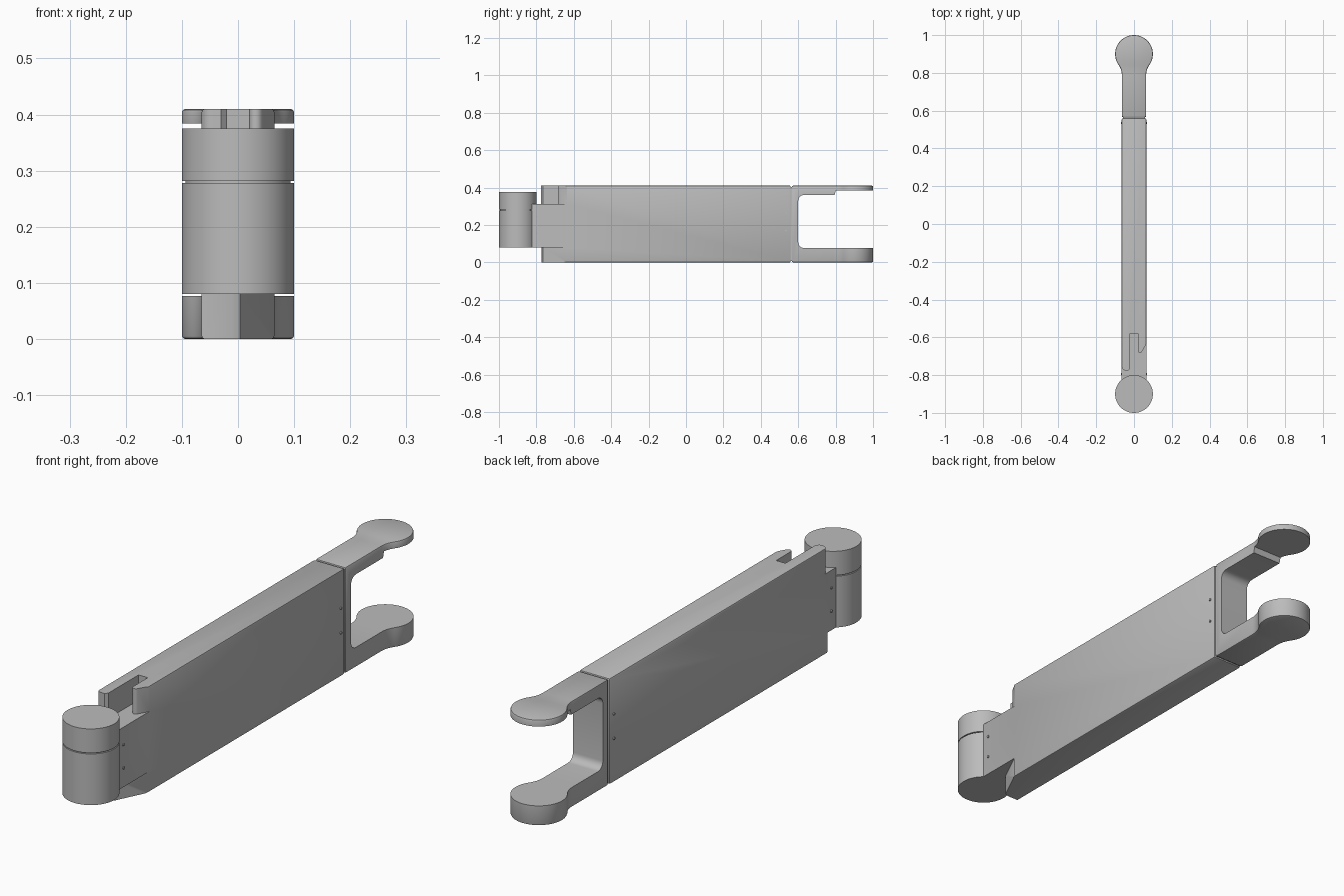
import bpy
import bmesh
from math import sin, cos, pi, atan2, sqrt

old = bpy.data.objects.get("Cube")
if old:
    bpy.data.objects.remove(old, do_unlink=True)

GREY = (0.5, 0.5, 0.5, 1)
grey = bpy.data.materials.new("light grey")
grey.use_nodes = True
grey.diffuse_color = GREY
grey.node_tree.nodes["Principled BSDF"].inputs["Base Color"].default_value = GREY


def prism(name, outline, lo, hi, axis="z"):
    """Extrude an (x, y) outline along z, or a (y, z) outline along x."""
    bm = bmesh.new()
    place = (lambda a, b: (a, b, lo)) if axis == "z" else (lambda a, b: (lo, a, b))
    face = bm.faces.new([bm.verts.new(place(*p)) for p in outline])
    grown = bmesh.ops.extrude_face_region(bm, geom=[face])
    step = (0, 0, hi - lo) if axis == "z" else (hi - lo, 0, 0)
    moved = [v for v in grown["geom"] if isinstance(v, bmesh.types.BMVert)]
    bmesh.ops.translate(bm, vec=step, verts=moved)
    bmesh.ops.recalc_face_normals(bm, faces=bm.faces)
    mesh = bpy.data.meshes.new(name)
    bm.to_mesh(mesh)
    bm.free()
    obj = bpy.data.objects.new(name, mesh)
    bpy.context.collection.objects.link(obj)
    mesh.materials.append(grey)
    return obj


def activate(obj):
    bpy.ops.object.select_all(action="DESELECT")
    obj.select_set(True)
    bpy.context.view_layer.objects.active = obj


def bevel(obj, width):
    activate(obj)
    mod = obj.modifiers.new("soft edges", "BEVEL")
    mod.width = width
    mod.segments = 2
    mod.limit_method = "ANGLE"
    mod.angle_limit = 0.7
    bpy.ops.object.modifier_apply(modifier=mod.name)


def cut(obj, cutter):
    activate(obj)
    mod = obj.modifiers.new("cut", "BOOLEAN")
    mod.operation = "DIFFERENCE"
    mod.solver = "EXACT"
    mod.object = cutter
    bpy.ops.object.modifier_apply(modifier=mod.name)
    bpy.data.objects.remove(cutter, do_unlink=True)


def smooth(obj):
    activate(obj)
    bpy.ops.object.shade_smooth_by_angle(angle=0.55)


def arc(cx, cy, r, a0, a1, n):
    return [(cx + r * cos(a0 + (a1 - a0) * i / n),
             cy + r * sin(a0 + (a1 - a0) * i / n)) for i in range(n + 1)]


def rect(w, y0, y1):
    return [(-w, y0), (w, y0), (w, y1), (-w, y1)]


HALF, HEIGHT = 0.065, 0.41

# Main beam, with a stepped and notched front end
beam = prism("beam", rect(HALF, -0.83, 0.56), 0, HEIGHT)
bevel(beam, 0.006)
top_notch = ([(-0.1, -0.74), (-0.065, -0.758)] + arc(-0.045, -0.755, 0.02, 1.25 * pi, 1.5 * pi, 4)
             + [(-0.03, -0.775), (-0.02, -0.765), (-0.02, -0.58), (0.02, -0.58), (0.02, -0.67)]
             + arc(0.032, -0.67, 0.012, pi, 1.85 * pi, 8)
             + [(0.065, -0.635), (0.1, -0.57), (0.1, -0.95), (-0.1, -0.95)])
cut(beam, prism("top_notch_cutter", top_notch, 0.312, 0.6))
bottom_notch = [(-0.1, -0.772), (-0.012, -0.772), (0.004, -0.765), (0.065, -0.64),
                (0.1, -0.57), (0.1, -0.95), (-0.1, -0.95)]
cut(beam, prism("bottom_notch_cutter", bottom_notch, -0.1, 0.08))
smooth(beam)

# Front barrel in two drums around a core
for name, r, z0, z1 in (("lower_drum", 0.1, 0.08, 0.278), ("upper_drum", 0.1, 0.282, 0.375),
                        ("drum_core", 0.094, 0.1, 0.36)):
    smooth(prism(name, arc(0, -0.9, r, 0, 2 * pi * 63 / 64, 63), z0, z1))

# Recessed seam between beam and fork
prism("seam_core", rect(0.059, 0.55, 0.58), 0.006, HEIGHT - 0.006)

# Rear fork: straight shank flaring through a concave blend into a round eye
W, EYE_Y, EYE_R, BLEND = 0.064, 0.9, 0.1, 0.1
blend_y = EYE_Y - sqrt((EYE_R + BLEND) ** 2 - (W + BLEND) ** 2)
tangent = atan2(blend_y - EYE_Y, W + BLEND)
right_side = arc(W + BLEND, blend_y, BLEND, pi, pi + tangent, 8)
left_side = [(-x, y) for x, y in reversed(right_side)]
eye = arc(0, EYE_Y, EYE_R, tangent, pi - tangent, 44)
fork = prism("fork", [(-W, 0.566), (W, 0.566)] + right_side + eye[1:-1] + left_side, 0, HEIGHT)
bevel(fork, 0.006)
opening = (arc(0.63, 0.107, 0.03, pi, 1.5 * pi, 6)
           + [(1.1, 0.077), (1.1, 0.384), (0.8, 0.384), (0.795, 0.36)]
           + arc(0.63, 0.33, 0.03, 0.5 * pi, pi, 6))
cut(fork, prism("fork_opening_cutter", opening, -0.2, 0.2, "x"))
smooth(fork)

# Small pins on both flanks at each end of the beam
for y, heights in ((0.535, (0.17, 0.265)), (-0.795, (0.155, 0.245))):
    for z in heights:
        for side in (-1, 1):
            x0, x1 = sorted((side * 0.06, side * 0.069))
            smooth(prism("flank_pin", arc(y, z, 0.005, 0, 2 * pi * 11 / 12, 11), x0, x1, "x"))
